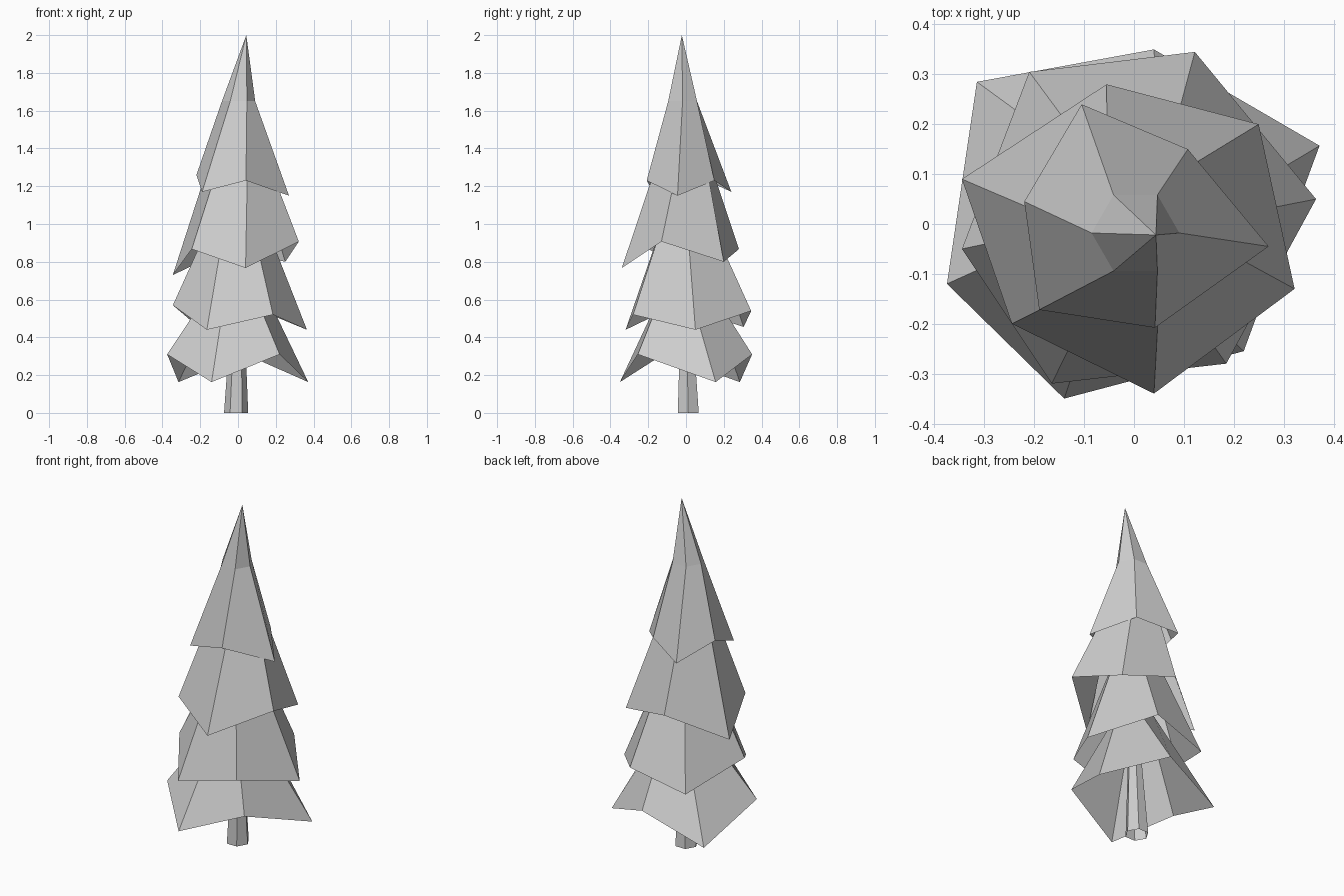
import bpy
import bmesh
from math import cos, sin, pi
from mathutils import Vector

default_cube = bpy.data.objects.get("Cube")
if default_cube:
    bpy.data.objects.remove(default_cube, do_unlink=True)

# One plain grey covers the whole tree
grey = bpy.data.materials.new("light_grey")
grey.use_nodes = True
grey.diffuse_color = (0.61, 0.61, 0.61, 1)
for node in grey.node_tree.nodes:
    if node.type == 'BSDF_PRINCIPLED':
        node.inputs["Base Color"].default_value = grey.diffuse_color


def loft(name, rings, tip=None):
    """Bridge matching rings of points from bottom to top, optionally to a tip."""
    bm = bmesh.new()
    loops = [[bm.verts.new(point) for point in ring] for ring in rings]
    count = len(loops[0])
    for low, high in zip(loops, loops[1:]):
        for i in range(count):
            j = (i + 1) % count
            bm.faces.new((low[i], low[j], high[j], high[i]))
    if tip:
        top = bm.verts.new(tip)
        for i in range(count):
            bm.faces.new((loops[-1][i], loops[-1][(i + 1) % count], top))
    mesh = bpy.data.meshes.new(name)
    bm.to_mesh(mesh)
    bm.free()
    mesh.materials.append(grey)
    obj = bpy.data.objects.new(name, mesh)
    bpy.context.collection.objects.link(obj)
    return obj


def hexagon(radius, x, y, z):
    """Level ring of six points, the first one towards +x."""
    return [Vector((x + radius * cos(i * pi / 3), y + radius * sin(i * pi / 3), z))
            for i in range(6)]


# Ragged lower rims of the branch skirts, counter-clockwise from the right
bottom_rim = [(0.372, 0.157, 0.163), (0.04, 0.35, 0.31), (-0.315, 0.285, 0.163),
              (-0.375, -0.12, 0.31), (-0.14, -0.35, 0.163), (0.22, -0.255, 0.31)]
lower_rim = [(0.365, 0.05, 0.44), (0.122, 0.345, 0.54), (-0.21, 0.305, 0.455),
             (-0.345, -0.05, 0.57), (-0.165, -0.32, 0.44), (0.185, -0.28, 0.52)]
upper_rim = [(0.322, -0.13, 0.907), (0.25, 0.2, 0.8), (-0.055, 0.28, 0.867),
             (-0.345, 0.09, 0.73), (-0.245, -0.2, 0.867), (0.04, -0.34, 0.767)]
crown_rim = [(0.27, -0.045, 1.15), (0.108, 0.15, 1.23), (-0.105, 0.24, 1.17),
             (-0.22, 0.045, 1.26), (-0.19, -0.172, 1.17), (0.042, -0.208, 1.23)]

# Open branch skirts, each narrowing to a regular neck inside the next
loft("bottom_branches", [bottom_rim, hexagon(0.11, 0, 0, 0.71)])
loft("lower_branches", [lower_rim, hexagon(0.11, 0, 0, 1.09)])
loft("upper_branches", [upper_rim, hexagon(0.106, 0, -0.012, 1.47)])

# Leaning pointed crown
loft("crown", [crown_rim, hexagon(0.088, 0.003, -0.018, 1.65)],
     tip=(0.044, -0.022, 2.0))

# Tapered trunk, open where it meets the ground
loft("trunk", [hexagon(0.064, -0.01, 0.012, 0), hexagon(0.03, 0, 0, 0.6)])
